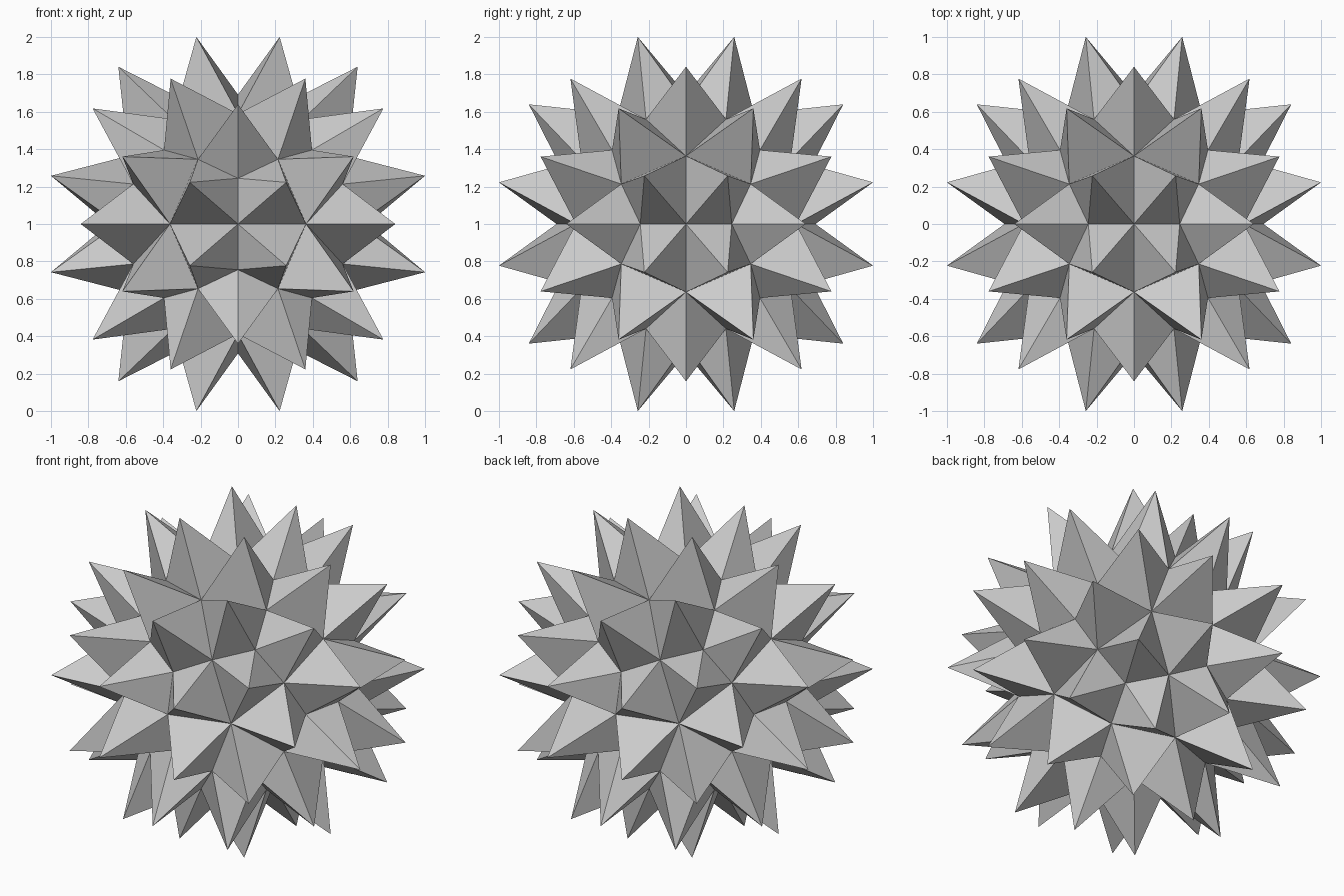
import bpy, bmesh
from itertools import product
from mathutils import Vector

if "Cube" in bpy.data.objects:
    bpy.data.objects.remove(bpy.data.objects["Cube"])

PHI = (1 + 5 ** 0.5) / 2


def axes(*seeds):
    """All sign changes and cyclic shifts of the seeds, as unit vectors."""
    found = []
    for seed in seeds:
        for shift in range(3):
            p = seed[shift:] + seed[:shift]
            for s in product((1, -1), repeat=3):
                v = Vector([a * b for a, b in zip(p, s)]).normalized()
                if all((v - w).length > 1e-4 for w in found):
                    found.append(v)
    return found


# Symmetry axes of the icosahedron: corners of the 60 kite-shaped bases
five = axes((0, 1, PHI))
three = axes((1 / PHI, 0, PHI), (1, 1, 1))
two = axes((0, 0, 1), (0.5, 0.5 / PHI, PHI / 2))
R5, R3, R2 = 0.692, 0.685, 0.692

bm = bmesh.new()
v5 = [bm.verts.new(a * R5) for a in five]
v3 = [bm.verts.new(a * R3) for a in three]
v2 = [bm.verts.new(a * R2) for a in two]

# One four-sided spike on every kite
for i, a in enumerate(five):
    for j, b in enumerate(three):
        if a.dot(b) < 0.78:
            continue
        m, n = [k for k, c in enumerate(two) if c.dot(a) > 0.84 and c.dot(b) > 0.92]
        tip = bm.verts.new(a * 0.4904 + b * 0.624)
        ring = [v5[i], v2[m], v3[j], v2[n]]
        for k in range(4):
            p, q = ring[k], ring[(k + 1) % 4]
            if p.co.cross(q.co).dot(tip.co) < 0:
                p, q = q, p
            bm.faces.new((p, q, tip))

bmesh.ops.translate(bm, verts=bm.verts, vec=(0, 0, 1))
mesh = bpy.data.meshes.new("spiky_ball")
bm.to_mesh(mesh)
bm.free()
bpy.context.collection.objects.link(bpy.data.objects.new("spiky_ball", mesh))
